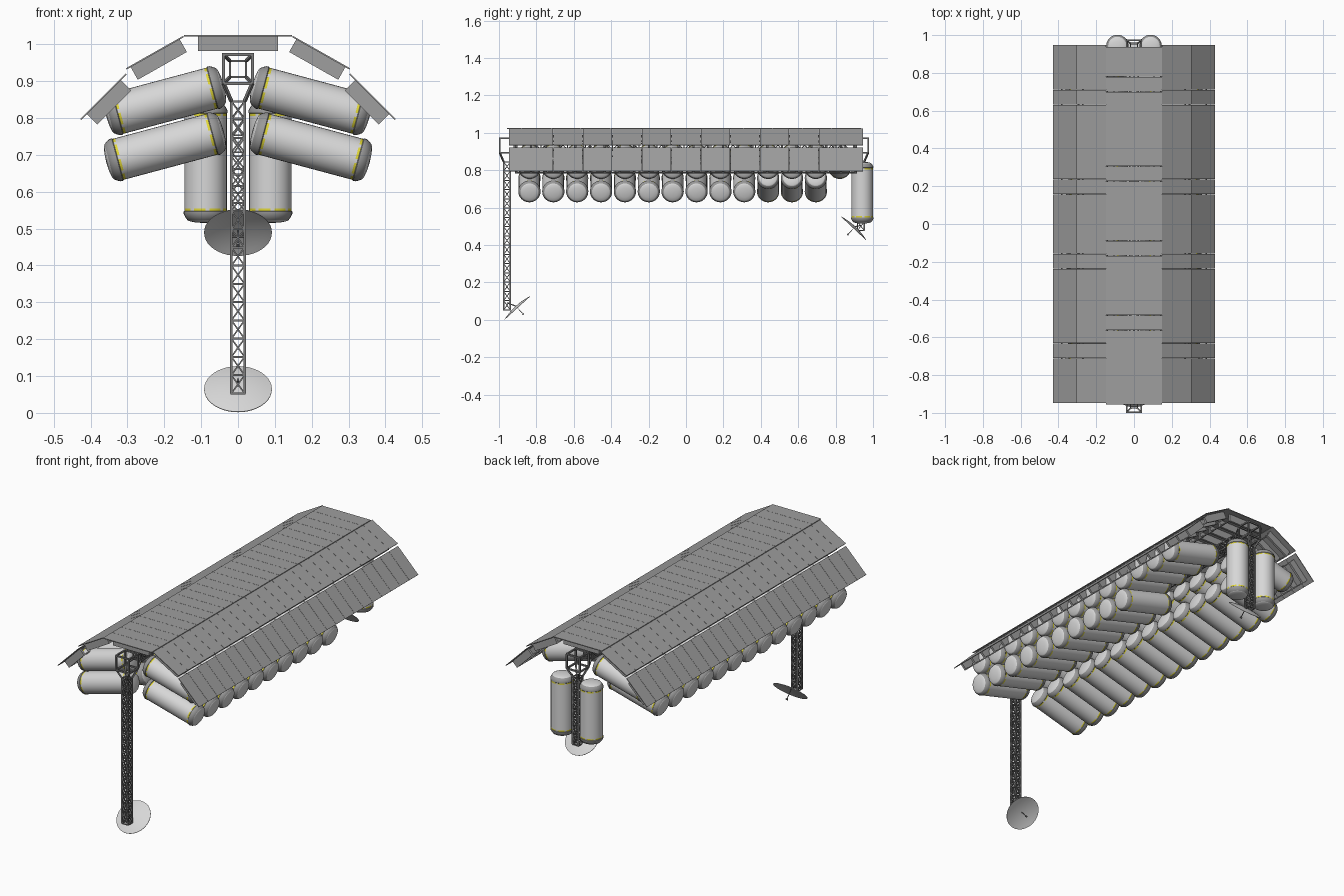
import bpy, bmesh, math
from mathutils import Matrix, Vector

if "Cube" in bpy.data.objects:
    bpy.data.objects.remove(bpy.data.objects["Cube"])


def material(name, r, g, b):
    m = bpy.data.materials.new(name)
    m.diffuse_color = (r, g, b, 1)
    m.use_nodes = True
    m.node_tree.nodes["Principled BSDF"].inputs["Base Color"].default_value = m.diffuse_color
    return m


SHELL = material("light grey shell", 0.68, 0.68, 0.68)
RIM = material("mid grey rim", 0.32, 0.32, 0.32)
PANEL = material("panel grey", 0.345, 0.345, 0.345)
TRUSS = material("dark truss metal", 0.20, 0.20, 0.20)
YELLOW = material("yellow marking", 0.75, 0.68, 0.04)


def make_object(name, bm, mats, smooth=False):
    bmesh.ops.recalc_face_normals(bm, faces=bm.faces)
    me = bpy.data.meshes.new(name)
    bm.to_mesh(me)
    bm.free()
    for m in mats:
        me.materials.append(m)
    ob = bpy.data.objects.new(name, me)
    bpy.context.collection.objects.link(ob)
    if smooth:
        bpy.ops.object.select_all(action='DESELECT')
        ob.select_set(True)
        bpy.context.view_layer.objects.active = ob
        bpy.ops.object.shade_smooth_by_angle(angle=math.radians(35))
    return ob


def box(bm, size, mat):
    bmesh.ops.create_cube(bm, size=1, matrix=mat @ Matrix.Diagonal((*size, 1)))


def bar(bm, a, b, w):
    # square bar between two points
    a, b = Vector(a), Vector(b)
    d = b - a
    rot = d.to_track_quat('Z', 'Y').to_matrix().to_4x4()
    box(bm, (w, w, d.length), Matrix.Translation((a + b) / 2) @ rot)


def lathe(bm, profile, segs, rule=None):
    # spin (radius, height) points round z; zero radius closes to a point
    rings = []
    for r, z in profile:
        if r == 0:
            rings.append([bm.verts.new((0, 0, z))] * segs)
        else:
            rings.append([bm.verts.new((r * math.cos(math.tau * j / segs),
                                        r * math.sin(math.tau * j / segs), z))
                          for j in range(segs)])
    for i in range(len(rings) - 1):
        for j in range(segs):
            k = (j + 1) % segs
            vs = list(dict.fromkeys([rings[i][j], rings[i][k],
                                     rings[i + 1][k], rings[i + 1][j]]))
            f = bm.faces.new(vs)
            if rule:
                f.material_index = rule(abs(f.calc_center_median().z), j)


def square(c, h, axis):
    # corners of a square of half size h, normal to the axis (1 = y, 2 = z)
    out = []
    for u, v in ((-1, -1), (1, -1), (1, 1), (-1, 1)):
        out.append(Vector(c) + (Vector((u * h, 0, v * h)) if axis == 1
                                else Vector((u * h, v * h, 0))))
    return out


def frame(bm, p, w):
    for i in range(4):
        bar(bm, p[i], p[(i + 1) % 4], w)


def join(bm, p, q, w):
    for a, b in zip(p, q):
        bar(bm, a, b, w)


def lattice(bm, start, end, h, axis, bays):
    # square lattice girder with crossed braces
    s, e = Vector(start), Vector(end)
    rings = [square(s.lerp(e, i / bays), h, axis) for i in range(bays + 1)]
    join(bm, rings[0], rings[-1], 0.007)
    for r in rings:
        frame(bm, r, 0.005)
    for p, q in zip(rings, rings[1:]):
        for i in range(4):
            k = (i + 1) % 4
            bar(bm, p[i], q[k], 0.004)
            bar(bm, p[k], q[i], 0.004)


# ---- lattice girders: spine, end hubs with tapered reducers, two legs
HUB, HZ, SMALL = 0.039, 0.933, 0.0178
FRONT, BACK = -0.957, 0.935
bm = bmesh.new()
lattice(bm, (0, FRONT + 0.085, HZ), (0, BACK - 0.085, HZ), 0.022, 1, 36)
make_object("spine_girder", bm, [TRUSS])

for name, y, sgn, foot, bays in (("front", FRONT, 1, 0.053, 16),
                                 ("back", BACK, -1, 0.478, 8)):
    bm = bmesh.new()
    near = square((0, y - HUB, HZ), HUB, 1)
    far = square((0, y + HUB, HZ), HUB, 1)
    frame(bm, near, 0.008)
    frame(bm, far, 0.008)
    join(bm, near, far, 0.008)
    inner = far if sgn > 0 else near
    join(bm, inner, square((0, y + sgn * 0.085, HZ), 0.022, 1), 0.007)
    top = square((0, y, 0.845), SMALL, 2)
    join(bm, square((0, y, HZ - HUB), HUB, 2), top, 0.008)
    make_object(name + "_hub", bm, [TRUSS])
    bm = bmesh.new()
    lattice(bm, (0, y, 0.845), (0, y, foot), SMALL, 2, bays)
    make_object(name + "_leg", bm, [TRUSS])

# ---- dishes with feed, facing down and inward / down and forward
R, DEPTH = 0.092, 0.012
for name, c, d, leg in (("front", (0, -0.902, 0.065), (0, 1, -1.1), (0, FRONT, 0.09)),
                        ("back", (0, 0.897, 0.49), (0, -1, -1.07), (0, BACK, 0.505))):
    rot = Vector(d).to_track_quat('Z', 'Y').to_matrix().to_4x4()
    mat = Matrix.Translation(c) @ rot
    curve = [(R * i / 6, DEPTH * ((i / 6) ** 2 - 1)) for i in range(7)]
    bm = bmesh.new()
    lathe(bm, curve + [(r, z + 0.002) for r, z in reversed(curve)], 40)
    ob = make_object(name + "_dish", bm, [SHELL], True)
    ob.matrix_world = mat
    bm = bmesh.new()
    bar(bm, mat @ Vector((0, 0, -DEPTH)), mat @ Vector((0, 0, 0.045)), 0.003)
    bar(bm, mat @ Vector((0, 0, 0.042)), mat @ Vector((0, 0, 0.05)), 0.009)
    bar(bm, mat @ Vector((0, 0, -DEPTH)), leg, 0.006)
    make_object(name + "_dish_feed", bm, [TRUSS])

# ---- tank: flat domed ends, grey rims, dashed yellow line near each end
half = [(0, 0.165), (0.026, 0.1635), (0.043, 0.160), (0.049, 0.157),
        (0.055, 0.149), (0.0595, 0.140), (0.0595, 0.134), (0.0575, 0.132),
        (0.0575, 0.125)]


def tank_rule(z, j):
    if 0.125 < z < 0.132:
        return 2 if j % 4 else 0
    return 1 if 0.132 < z < 0.157 else 0


bm = bmesh.new()
lathe(bm, half + [(r, -z) for r, z in reversed(half)], 32, tank_rule)
tank = make_object("back_tank_left", bm, [SHELL, RIM, YELLOW], True)
tank.location = (-0.088, 0.942, 0.68)


def add_tank(name, loc, tilt=0.0):
    ob = bpy.data.objects.new(name, tank.data)
    ob.location = loc
    ob.rotation_euler = (0, tilt, 0)
    bpy.context.collection.objects.link(ob)


add_tank("back_tank_right", (0.088, 0.942, 0.68))
# rows of tanks drooping 15 degrees outward; the right rows are shorter
for side, sx, level, z, count in (("left", -1, "upper", 0.847, 14),
                                  ("right", 1, "upper", 0.847, 13),
                                  ("left", -1, "lower", 0.722, 13),
                                  ("right", 1, "lower", 0.722, 10)):
    for i in range(count):
        add_tank(f"{level}_{side}_tank_{i + 1}",
                 (sx * 0.198, -0.837 + 0.1276 * i, z), sx * math.radians(105))

# ---- roof: strips of thin panels, a rib under each panel, rods along the ribs
N, LENGTH = 24, 1.894
STEP = LENGTH / N


def roof_strip(name, x, z, width, block, angle, shift=0.0):
    bm = bmesh.new()
    tilt = Matrix.Translation((x, 0, z)) @ Matrix.Rotation(angle, 4, 'Y')
    for i in range(N):
        y = -LENGTH / 2 + STEP * (i + 0.5) + shift
        box(bm, (width, STEP - 0.001, 0.004), tilt @ Matrix.Translation((0, y, -0.002)))
        box(bm, (block, 0.012, 0.04), tilt @ Matrix.Translation((0, y, -0.023)))
    make_object(name + "_panels", bm, [PANEL])
    bm = bmesh.new()
    for s in (-1, 1):
        box(bm, (0.006, LENGTH - STEP, 0.006),
            tilt @ Matrix.Translation((s * (block / 2 - 0.003), shift, -0.040)))
    make_object(name + "_rods", bm, [PANEL])


roof_strip("roof_centre", 0, 1.025, 0.294, 0.216, 0, -0.01)
for side, sx in (("left", -1), ("right", 1)):
    roof_strip(f"roof_{side}_middle", sx * 0.2265, 0.979, 0.178, 0.153,
               sx * math.radians(29.5))
    roof_strip(f"roof_{side}_outer", sx * 0.366, 0.859, 0.175, 0.13,
               sx * math.radians(45))
